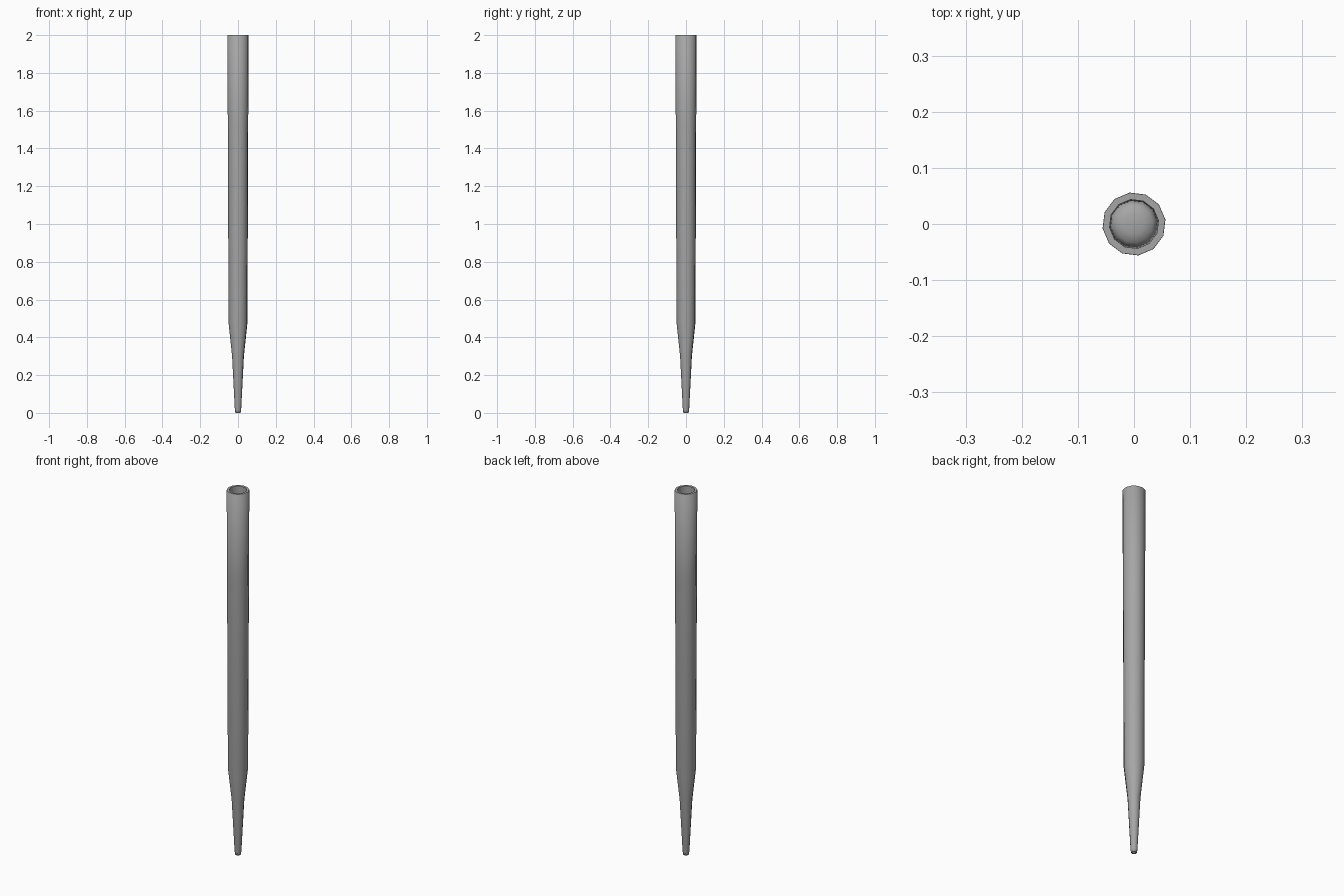
import bpy, bmesh
from math import cos, sin, pi, radians

if "Cube" in bpy.data.objects:
    bpy.data.objects.remove(bpy.data.objects["Cube"])

SIDES = 12
TURN = radians(8)

grey = bpy.data.materials.new("dark_grey")
grey.diffuse_color = (0.38, 0.38, 0.38, 1)
grey.use_nodes = True
grey.node_tree.nodes["Principled BSDF"].inputs["Base Color"].default_value = grey.diffuse_color


def lathe(name, profile, closed, flat=()):
    """Revolve (radius, z) points around z; closed joins last ring to first, else caps both ends.
    flat lists the profile segments that are shaded flat."""
    bm = bmesh.new()
    rings = [[bm.verts.new((r * cos(TURN + 2 * pi * i / SIDES),
                            r * sin(TURN + 2 * pi * i / SIDES), z))
              for i in range(SIDES)] for r, z in profile]
    pairs = list(zip(rings, rings[1:]))
    if closed:
        pairs.append((rings[-1], rings[0]))
    else:
        for ring in (rings[0], rings[-1]):
            bm.faces.new(ring).smooth = True
    for k, (a, b) in enumerate(pairs):
        for i in range(SIDES):
            j = (i + 1) % SIDES
            bm.faces.new((a[i], a[j], b[j], b[i])).smooth = k not in flat
    bmesh.ops.recalc_face_normals(bm, faces=bm.faces)
    mesh = bpy.data.meshes.new(name)
    bm.to_mesh(mesh)
    bm.free()
    mesh.materials.append(grey)
    obj = bpy.data.objects.new(name, mesh)
    bpy.context.collection.objects.link(obj)
    return obj


# Hollow tapered tube: outside going up to a finely bevelled flat rim, then the bore going down
outer = [(0.014, 0), (0.0168, 0.015), (0.0315, 0.30), (0.0503, 0.475),
         (0.0546, 1.53), (0.0565, 1.9995), (0.056, 2.0)]
bore = [(0.044, 2.0), (0.042, 1.53), (0.039, 0.48), (0.022, 0.30), (0.009, 0.015), (0.008, 0)]
lathe("tapered_tube", outer + bore, True, flat=[len(outer) - 1])

# Plug that closes the bore, with a slightly domed top
lathe("bore_plug", [(0.040, 1.30), (0.0418, 1.49), (0.034, 1.50), (0.018, 1.505)], False)
